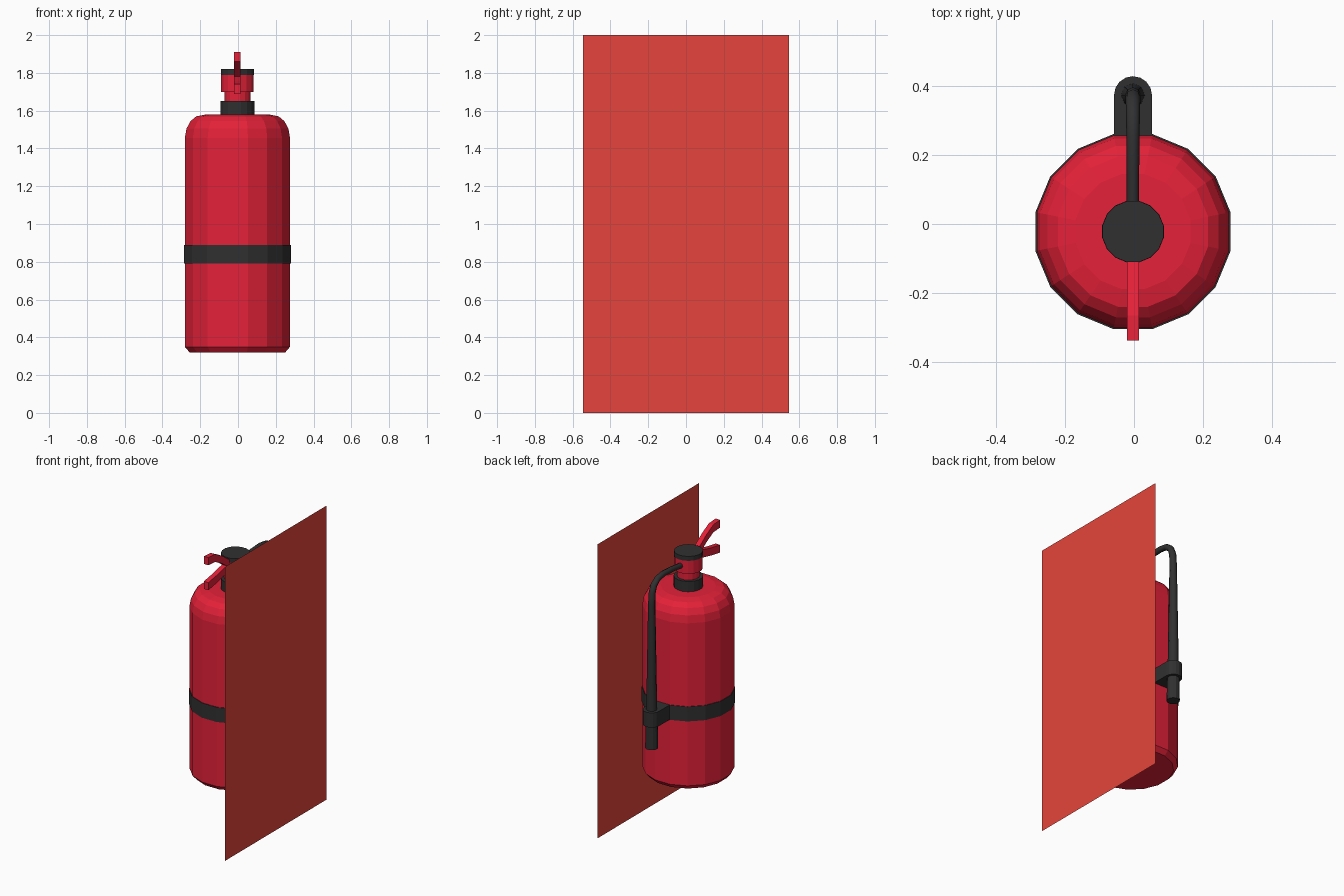
import bpy, bmesh, math
from mathutils import Vector

if "Cube" in bpy.data.objects:
    bpy.data.objects.remove(bpy.data.objects["Cube"])

CX, CY = -0.003, -0.022      # cylinder axis


def material(name, rgb):
    m = bpy.data.materials.new(name)
    m.diffuse_color = (*rgb, 1)
    m.use_nodes = True
    m.node_tree.nodes["Principled BSDF"].inputs["Base Color"].default_value = m.diffuse_color
    return m


RED = material("red paint", (0.78, 0.015, 0.04))
BLACK = material("black rubber", (0.03, 0.03, 0.03))
PANEL = material("panel red", (0.78, 0.06, 0.045))


def finish(bm, name, mat):
    bmesh.ops.recalc_face_normals(bm, faces=bm.faces)
    me = bpy.data.meshes.new(name)
    bm.to_mesh(me)
    bm.free()
    me.materials.append(mat)
    ob = bpy.data.objects.new(name, me)
    bpy.context.collection.objects.link(ob)
    return ob


def lathe(name, profile, mat, y=CY, sides=16):
    """Spin (radius, z) points about a vertical axis, with capped ends."""
    bm = bmesh.new()
    rings = []
    for r, z in profile:
        angles = [(i + 0.5) * math.tau / sides for i in range(sides)]
        rings.append([bm.verts.new((CX + r * math.cos(a), y + r * math.sin(a), z))
                      for a in angles])
    for a, b in zip(rings, rings[1:]):
        for i in range(sides):
            j = (i + 1) % sides
            bm.faces.new((a[i], a[j], b[j], b[i]))
    bm.faces.new(rings[0])
    bm.faces.new(rings[-1])
    return finish(bm, name, mat)


def extrude(name, points, offset, mat):
    bm = bmesh.new()
    face = bm.faces.new([bm.verts.new(p) for p in points])
    new = bmesh.ops.extrude_face_region(bm, geom=[face])["geom"]
    bmesh.ops.translate(bm, vec=Vector(offset),
                        verts=[v for v in new if isinstance(v, bmesh.types.BMVert)])
    return finish(bm, name, mat)


# Cylinder with rounded shoulder
lathe("tank", [(0.258, 0.32), (0.284, 0.35), (0.284, 1.455), (0.275, 1.505),
               (0.253, 1.545), (0.222, 1.57), (0.17, 1.58)], RED)
lathe("strap", [(0.288, 0.79), (0.288, 0.89)], BLACK)

# Neck and valve
lathe("neck_collar", [(0.091, 1.575), (0.091, 1.65)], BLACK)
lathe("valve_stem", [(0.07, 1.65), (0.07, 1.705)], RED)
lathe("valve_head", [(0.088, 1.70), (0.088, 1.79)], RED)
lathe("valve_cap", [(0.09, 1.79), (0.09, 1.82)], BLACK)

# Squeeze levers: centre line in y, z with half thickness
LEVERS = {
    "upper_lever": [(-0.07, 1.77), (-0.12, 1.79), (-0.19, 1.84), (-0.265, 1.88), (-0.338, 1.885)],
    "lower_lever": [(-0.07, 1.755), (-0.14, 1.755), (-0.25, 1.73), (-0.338, 1.715)],
}
for name, path in LEVERS.items():
    outline = [(CX - 0.017, y, z + 0.026) for y, z in path]
    outline += [(CX - 0.017, y, z - 0.026) for y, z in reversed(path)]
    extrude(name, outline, (0.034, 0, 0), RED)

# Hose, widening towards the nozzle
HY = 0.373
hose_path = [(0.03, 1.745, 0.018), (0.15, 1.76, 0.018), (0.25, 1.765, 0.019),
             (0.31, 1.755, 0.02), (0.35, 1.725, 0.021), (0.368, 1.68, 0.022),
             (HY, 1.6, 0.023), (HY, 0.85, 0.035)]
cu = bpy.data.curves.new("hose", "CURVE")
cu.dimensions = "3D"
cu.bevel_depth = 1
cu.bevel_resolution = 2
cu.use_fill_caps = True
sp = cu.splines.new("POLY")
sp.points.add(len(hose_path) - 1)
for p, (y, z, r) in zip(sp.points, hose_path):
    p.co = (CX, y, z, 1)
    p.radius = r
cu.materials.append(BLACK)
bpy.context.collection.objects.link(bpy.data.objects.new("hose", cu))
lathe("nozzle", [(0.041, 0.63), (0.038, 0.80)], BLACK, y=HY, sides=12)

# Rounded clip holding the nozzle
arc = [(CX + 0.055 * math.cos(i * math.pi / 8), HY + 0.055 * math.sin(i * math.pi / 8), 0.79)
       for i in range(9)]
clip = [(CX - 0.055, 0.24, 0.79), (CX + 0.055, 0.24, 0.79)] + arc
extrude("hose_clip", clip, (0, 0, 0.1), BLACK)

# Flat upright panel beside the cylinder
bm = bmesh.new()
bm.faces.new([bm.verts.new((0.285, y, z)) for y, z in
              ((-0.546, 0), (0.546, 0), (0.546, 2), (-0.546, 2))])
finish(bm, "side_panel", PANEL)
